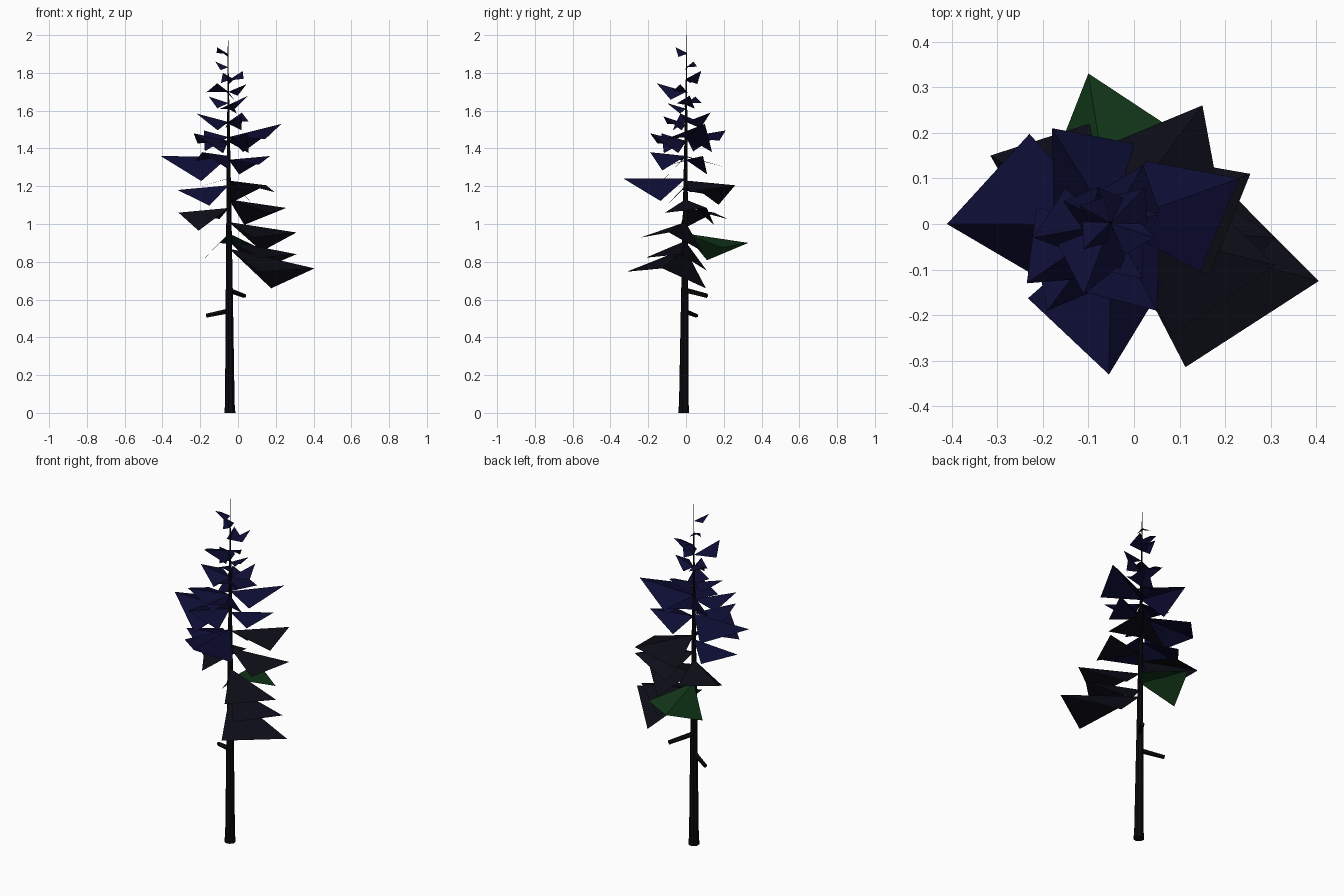
import bpy, bmesh, math
from mathutils import Vector

if "Cube" in bpy.data.objects:
    bpy.data.objects.remove(bpy.data.objects["Cube"])


def material(name, rgb):
    m = bpy.data.materials.new(name)
    m.diffuse_color = (*rgb, 1)
    m.use_nodes = True
    m.node_tree.nodes["Principled BSDF"].inputs["Base Color"].default_value = m.diffuse_color
    return m


bark = material("bark", (0.003, 0.003, 0.004))
dark = material("dark_needles", (0.004, 0.004, 0.009))
navy = material("navy_needles", (0.004, 0.004, 0.035))
green = material("green_needles", (0.006, 0.04, 0.01))


def make_object(name, bm, mat):
    bmesh.ops.recalc_face_normals(bm, faces=bm.faces[:])
    mesh = bpy.data.meshes.new(name)
    bm.to_mesh(mesh)
    bm.free()
    mesh.materials.append(mat)
    ob = bpy.data.objects.new(name, mesh)
    bpy.context.collection.objects.link(ob)
    return ob


def tapered_tube(name, path, sides, mat):
    """path: (centre, radius) pairs, rings perpendicular to the overall direction"""
    bm = bmesh.new()
    axis = Vector(path[-1][0]) - Vector(path[0][0])
    rot = axis.to_track_quat('Z', 'Y')
    rings = []
    for c, r in path:
        rings.append([bm.verts.new(Vector(c) + rot @ Vector(
            (r * math.cos(math.tau * i / sides), r * math.sin(math.tau * i / sides), 0)))
            for i in range(sides)])
    for a, b in zip(rings, rings[1:]):
        for i in range(sides):
            j = (i + 1) % sides
            bm.faces.new((a[i], a[j], b[j], b[i]))
    bm.faces.new(rings[0][::-1])
    bm.faces.new(rings[-1])
    return make_object(name, bm, mat)


def trunk_at(z):
    return Vector((-0.043 - 0.005 * z, -0.012 + 0.008 * z, z))


# Trunk: slightly flared foot, long thin tip
trunk = tapered_tube("trunk", [(trunk_at(z), r) for z, r in (
    (0, 0.03), (0.05, 0.026), (0.5, 0.021), (0.9, 0.016), (1.4, 0.009), (1.8, 0.003), (2.0, 0.001))],
    8, bark)
for v in trunk.data.vertices:
    if v.co.z < 0.01:
        v.co.z = 0

# Two broken stubs on the bare trunk
tapered_tube("stub_upper", [(trunk_at(0.65), 0.014), ((0.035, 0.11, 0.62), 0.012)], 5, bark)
tapered_tube("stub_lower", [(trunk_at(0.54), 0.014), ((-0.165, 0.055, 0.515), 0.011)], 5, bark)


def branch(name, tip, root_z, mat):
    """Kite folded along its ridge; one side corner hangs lower than the other"""
    root = trunk_at(root_z)
    d = Vector(tip) - root
    flat = Vector((d.x, d.y, 0))
    size = flat.length
    side = Vector((d.y, -d.x, 0))
    high = root + d * 0.5 + side * 0.55 - Vector((0, 0, 0.15 * size))
    low = root + d * 0.4 - side * 0.35 - Vector((0, 0, 0.36 * size))
    bm = bmesh.new()
    r, t, h, l = [bm.verts.new(p) for p in (root, tip, high, low)]
    bm.faces.new((r, h, t))
    bm.faces.new((r, t, l))
    make_object(name, bm, mat)


# Branches from the bottom up: tip x, y, z and height on the trunk
low_branches = [
    (0.405, -0.125, 0.765, 0.87), (0.31, -0.03, 0.84, 0.91), (0.31, -0.09, 0.955, 1.01),
    (0.255, 0.11, 1.085, 1.13), (-0.315, 0.15, 1.06, 1.085), (0.15, 0.26, 1.205, 1.23),
]
high_branches = [
    (-0.32, -0.02, 1.18, 1.205), (-0.055, -0.33, 1.24, 1.24), (-0.41, 0.0, 1.36, 1.355),
    (0.17, 0.09, 1.36, 1.34), (-0.19, -0.19, 1.38, 1.36), (0.05, -0.19, 1.48, 1.435),
    (0.23, 0.10, 1.53, 1.46), (-0.235, -0.13, 1.48, 1.44), (-0.18, 0.21, 1.495, 1.46),
    (-0.22, -0.03, 1.585, 1.54), (0.02, 0.13, 1.59, 1.54), (0.02, -0.12, 1.57, 1.53),
    (0.055, 0.02, 1.68, 1.63), (-0.155, 0.05, 1.675, 1.64), (-0.03, -0.10, 1.64, 1.61),
    (-0.11, -0.155, 1.745, 1.70), (0.045, -0.03, 1.74, 1.70), (0.025, 0.08, 1.81, 1.76),
    (-0.08, 0.08, 1.80, 1.76), (-0.12, 0.04, 1.86, 1.83), (-0.11, -0.055, 1.935, 1.90),
]
branch("branch_green", (-0.10, 0.33, 0.90), 0.95, green)
for i, (x, y, z, rz) in enumerate(low_branches):
    branch(f"branch_low_{i + 1}", (x, y, z), rz, dark)
for i, (x, y, z, rz) in enumerate(high_branches):
    branch(f"branch_high_{i + 1}", (x, y, z), rz, navy)
